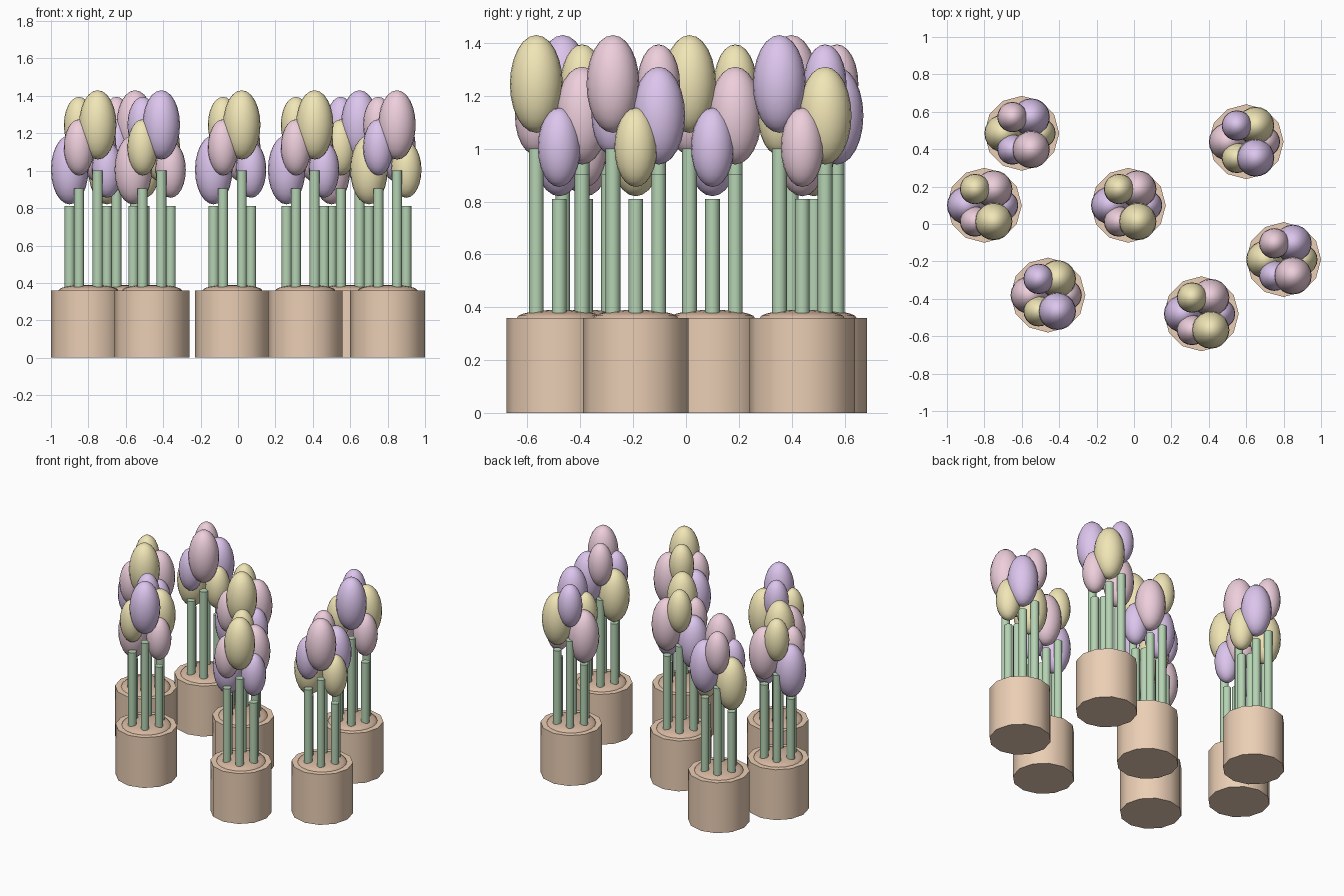
import bpy
from math import cos, sin, pi

if "Cube" in bpy.data.objects:
    bpy.data.objects.remove(bpy.data.objects["Cube"])


def material(name, rgb):
    m = bpy.data.materials.new(name)
    m.diffuse_color = (*rgb, 1)
    m.use_nodes = True
    m.node_tree.nodes["Principled BSDF"].inputs["Base Color"].default_value = m.diffuse_color
    return m


CLAY = material("clay", (0.83, 0.62, 0.46))
SOIL = material("soil", (0.66, 0.47, 0.35))
GREEN = material("stem_green", (0.46, 0.65, 0.45))
PETALS = [material("pink", (0.85, 0.62, 0.71)),
          material("yellow", (0.88, 0.79, 0.47)),
          material("purple", (0.72, 0.56, 0.85))]


def finish(name, mat, smooth=True):
    o = bpy.context.object
    o.name = name
    o.data.materials.append(mat)
    if smooth:
        bpy.ops.object.shade_smooth_by_angle(angle=pi / 4)
    return o


def cylinder(name, x, y, z0, z1, r, sides, mat):
    bpy.ops.mesh.primitive_cylinder_add(vertices=sides, radius=r, depth=z1 - z0,
                                        location=(x, y, (z0 + z1) / 2))
    return finish(name, mat)


def ellipsoid(name, x, y, z, r, h, mat):
    bpy.ops.mesh.primitive_uv_sphere_add(segments=20, ring_count=12, radius=1,
                                         location=(x, y, z))
    bpy.context.object.scale = (r, r, h)
    bpy.ops.object.transform_apply(location=False, rotation=False, scale=True)
    return finish(name, mat)


def potted_flowers(x, y, shift):
    # pot with a low mound of soil
    cylinder("pot", x, y, 0, 0.36, 0.2, 12, CLAY)
    ellipsoid("soil", x, y, 0.36, 0.16, 0.03, SOIL)
    # ring of six stems at three heights, buds alternate small and large
    for k in range(6):
        a = k * pi / 3
        px, py = x + 0.1 * cos(a), y + 0.1 * sin(a)
        step = k % 3
        cylinder("stem", px, py, 0.36, 0.81 + 0.095 * step, 0.028, 10, GREEN)
        r = 0.1 if k % 2 else 0.081
        ellipsoid("flower", px, py, 1.005 + 0.12 * step, r, r * 1.85,
                  PETALS[(k + shift) % 3])


# pot positions and colour shift
for x, y, shift in [(-0.80, 0.10, 2), (-0.46, -0.38, 0), (-0.03, 0.10, 2),
                    (0.36, -0.48, 2), (0.80, -0.19, 1), (0.60, 0.44, 0),
                    (-0.60, 0.485, 1)]:
    potted_flowers(x, y, shift)
